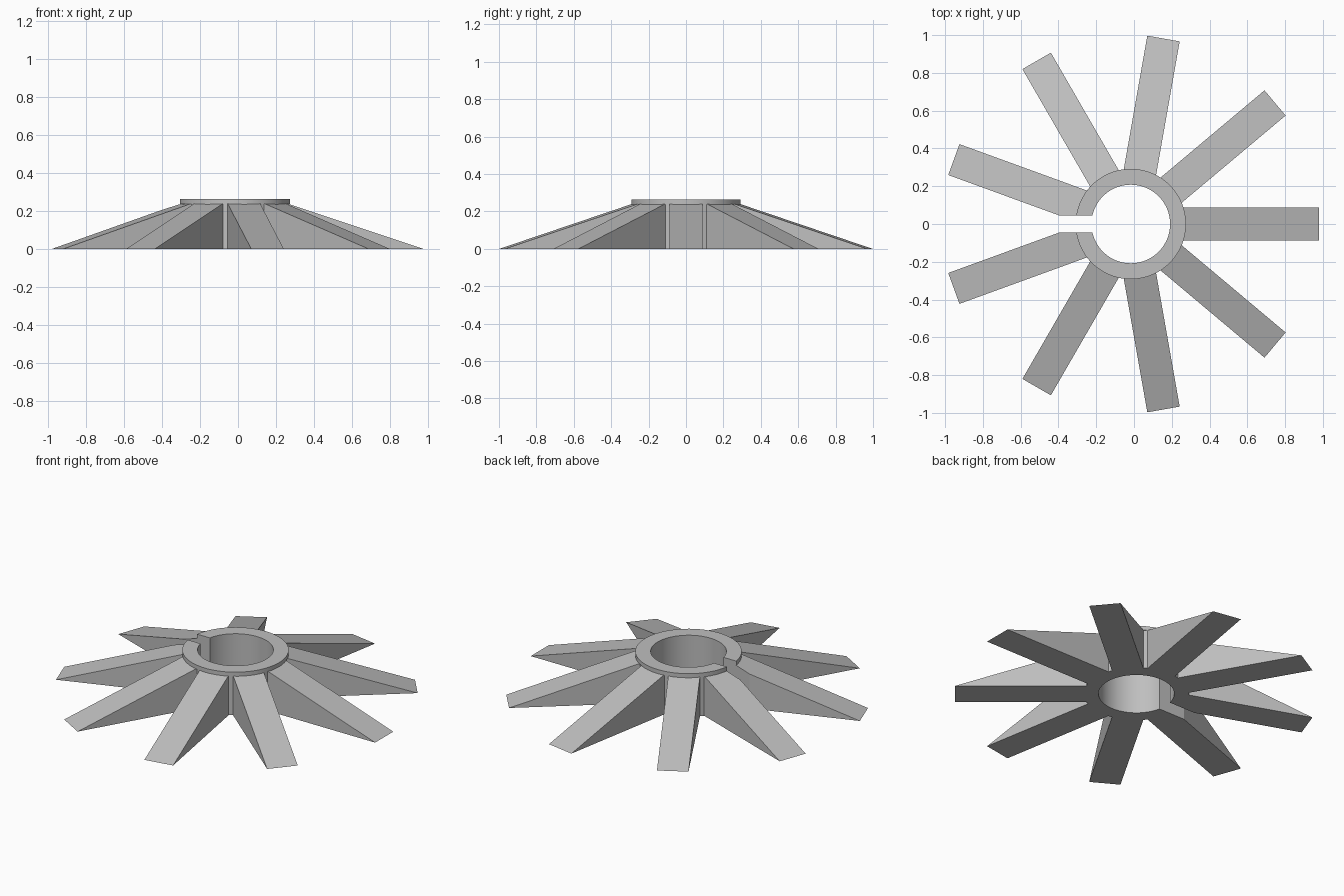
import bpy, bmesh, math
from mathutils import Matrix

if "Cube" in bpy.data.objects:
    bpy.data.objects.remove(bpy.data.objects["Cube"], do_unlink=True)

CENTRE_X = -0.017
BORE, HUB, COLLAR = 0.208, 0.288, 0.292
COLLAR_Z, TOP = 0.238, 0.263
FIN_COUNT, FIN_ROOT, FIN_TIP, FIN_HALF = 9, 0.25, 0.997, 0.087
FIN_SLOPE = 1 / 3
SLOT_HALF = 0.045
SEGMENTS = 96

grey = bpy.data.materials.new("plain grey")
grey.use_nodes = True
colour = (0.52, 0.52, 0.52, 1)
grey.diffuse_color = colour
grey.node_tree.nodes["Principled BSDF"].inputs["Base Color"].default_value = colour


def make_object(name, bm):
    bmesh.ops.recalc_face_normals(bm, faces=bm.faces)
    mesh = bpy.data.meshes.new(name)
    bm.to_mesh(mesh)
    bm.free()
    mesh.materials.append(grey)
    obj = bpy.data.objects.new(name, mesh)
    bpy.context.collection.objects.link(obj)
    obj.location.x = CENTRE_X
    return obj


def combine(target, tool, operation):
    mod = target.modifiers.new(operation.lower(), 'BOOLEAN')
    mod.operation, mod.solver, mod.object = operation, 'EXACT', tool
    bpy.context.view_layer.objects.active = target
    bpy.ops.object.modifier_apply(modifier=mod.name)
    bpy.data.objects.remove(tool, do_unlink=True)


# Hub with bore and collar, turned from a closed profile
bm = bmesh.new()
profile = [(BORE, 0), (HUB, 0), (HUB, COLLAR_Z), (COLLAR, COLLAR_Z), (COLLAR, TOP), (BORE, TOP)]
verts = [bm.verts.new((r, 0, z)) for r, z in profile]
edges = [bm.edges.new((v, verts[i - 1])) for i, v in enumerate(verts)]
bmesh.ops.spin(bm, geom=verts + edges, axis=(0, 0, 1), cent=(0, 0, 0),
               angle=math.tau, steps=SEGMENTS)
bmesh.ops.remove_doubles(bm, verts=bm.verts, dist=0.0005)
hub = make_object("finned_hub", bm)


# Sloping wedge fins radiating from the hub
def make_fin(angle):
    bm = bmesh.new()
    wedge = [(FIN_ROOT, 0), (FIN_TIP, 0), (FIN_ROOT, (FIN_TIP - FIN_ROOT) * FIN_SLOPE)]
    face = bm.faces.new([bm.verts.new((r, -FIN_HALF, z)) for r, z in wedge])
    extruded = bmesh.ops.extrude_face_region(bm, geom=[face])["geom"]
    moved = [g for g in extruded if isinstance(g, bmesh.types.BMVert)]
    bmesh.ops.translate(bm, verts=moved, vec=(0, 2 * FIN_HALF, 0))
    bmesh.ops.rotate(bm, verts=bm.verts, matrix=Matrix.Rotation(angle, 3, 'Z'))
    return make_object("fin", bm)


for i in range(FIN_COUNT):
    combine(hub, make_fin(math.tau * i / FIN_COUNT), 'UNION')

# Slot splitting the hub on its right side
bm = bmesh.new()
bmesh.ops.create_cube(bm, size=1)
bmesh.ops.scale(bm, verts=bm.verts, vec=(0.5, 2 * SLOT_HALF, 1))
bmesh.ops.translate(bm, verts=bm.verts, vec=(-0.35, 0, 0))
slot = make_object("slot_cutter", bm)
slot.hide_render = True
combine(hub, slot, 'DIFFERENCE')

# Smooth round walls, sharp edges
bpy.ops.object.select_all(action='DESELECT')
hub.select_set(True)
bpy.context.view_layer.objects.active = hub
bpy.ops.object.shade_smooth_by_angle(angle=math.radians(15))
